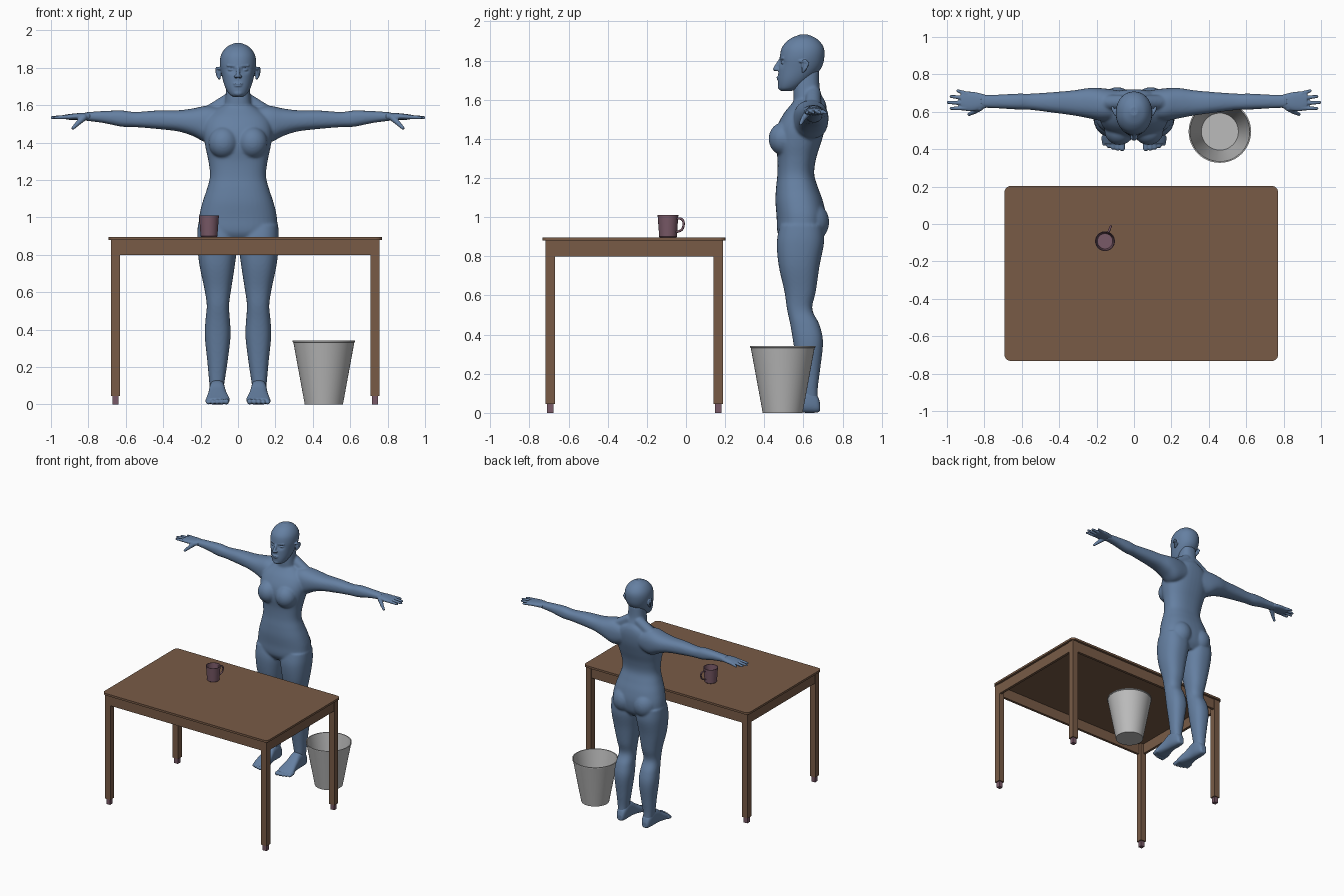
import bpy, bmesh, math
from mathutils import Vector, Matrix

default = bpy.data.objects.get("Cube")
if default:
    bpy.data.objects.remove(default, do_unlink=True)


def material(name, color):
    m = bpy.data.materials.new(name)
    m.use_nodes = True
    m.diffuse_color = (*color, 1)
    m.node_tree.nodes["Principled BSDF"].inputs["Base Color"].default_value = (*color, 1)
    return m


BLUE = material("slate blue", (.13, .215, .36))
BROWN = material("wood brown", (.19, .105, .062))
PLUM = material("dusty plum", (.19, .1, .135))
GREY = material("light grey", (.5, .5, .5))


def make_object(name, bm, mat):
    bmesh.ops.recalc_face_normals(bm, faces=bm.faces)
    mesh = bpy.data.meshes.new(name)
    bm.to_mesh(mesh)
    bm.free()
    mesh.materials.append(mat)
    obj = bpy.data.objects.new(name, mesh)
    bpy.context.collection.objects.link(obj)
    return obj


def smooth_by_angle(obj):
    bpy.ops.object.select_all(action="DESELECT")
    obj.select_set(True)
    bpy.context.view_layer.objects.active = obj
    bpy.ops.object.shade_smooth_by_angle(angle=math.radians(40))


def spline(rows, steps=5):
    """Smoothly interpolate between cross-section rows."""
    out = []
    for i in range(len(rows) - 1):
        a, b, c, d = (rows[max(0, min(len(rows) - 1, i + k))] for k in (-1, 0, 1, 2))
        for s in range(steps):
            t = s / steps
            out.append([q + .5 * t * (r - p + t * (2 * p - 5 * q + 4 * r - w + t * (3 * (q - r) + w - p)))
                        for p, q, r, w in zip(a, b, c, d)])
    return out + [rows[-1]]


def loft(bm, axis, rows, side=1, n=40, power=.85):
    """Closed loft; each row is (position, low and high of the two other axes)."""
    others = [k for k in range(3) if k != axis]
    rings = []
    for t, a0, a1, b0, b1 in spline(rows):
        ring = []
        for i in range(n):
            ang = math.tau * i / n
            c, s = math.cos(ang), math.sin(ang)
            co = Vector((0, 0, 0))
            co[axis] = t
            co[others[0]] = (a0 + a1) / 2 + (a1 - a0) / 2 * math.copysign(abs(c) ** power, c)
            co[others[1]] = (b0 + b1) / 2 + (b1 - b0) / 2 * math.copysign(abs(s) ** power, s)
            co.x *= side
            ring.append(bm.verts.new(co))
        rings.append(ring)
    for lo, hi in zip(rings, rings[1:]):
        for i in range(n):
            bm.faces.new((lo[i], lo[i - 1], hi[i - 1], hi[i]))
    bm.faces.new(rings[0])
    bm.faces.new(rings[-1][::-1])
    return [v for ring in rings for v in ring]


def ball(bm, center, radii):
    bmesh.ops.create_uvsphere(bm, u_segments=24, v_segments=16, radius=1,
                              matrix=Matrix.Translation(center) @ Matrix.Diagonal((*radii, 1)))


def capsule(bm, p, q, r0, r1):
    p, q = Vector(p), Vector(q)
    turn = (q - p).to_track_quat("Z", "Y").to_matrix().to_4x4()
    bmesh.ops.create_cone(bm, cap_ends=True, segments=16, radius1=r0, radius2=r1, depth=(q - p).length,
                          matrix=Matrix.Translation((p + q) / 2) @ turn)
    ball(bm, p, (r0,) * 3)
    ball(bm, q, (r1,) * 3)


def fuse(obj, voxel, rounds):
    """Merge overlapping volumes into one smooth skin."""
    remesh = obj.modifiers.new("merge", "REMESH")
    remesh.mode = "VOXEL"
    remesh.voxel_size = voxel
    remesh.use_smooth_shade = True
    relax = obj.modifiers.new("relax", "SMOOTH")
    relax.factor = .5
    relax.iterations = rounds


# Body: torso, neck, bust, seat, arms and legs
bm = bmesh.new()
torso = [(.87, .14, .5, .67), (.92, .205, .468, .705), (1, .208, .463, .715), (1.08, .19, .457, .7),
         (1.15, .167, .46, .675), (1.22, .15, .467, .655), (1.3, .158, .467, .665), (1.38, .175, .457, .69),
         (1.46, .185, .465, .712), (1.53, .17, .5, .72), (1.58, .115, .54, .715), (1.61, .06, .56, .7)]
neck = [(1.54, .085, .55, .71), (1.6, .073, .55, .7), (1.66, .065, .55, .683), (1.75, .06, .56, .68)]
for rows in (torso, neck):
    loft(bm, 2, [(z, -w, w, front, back) for z, w, front, back in rows])
arm = [(.06, .56, .71, 1.43, 1.58), (.16, .55, .725, 1.4, 1.597), (.24, .565, .727, 1.435, 1.583),
       (.32, .58, .715, 1.46, 1.573), (.43, .595, .705, 1.473, 1.572), (.55, .61, .697, 1.483, 1.564),
       (.62, .612, .697, 1.485, 1.572), (.72, .618, .692, 1.505, 1.569), (.82, .622, .69, 1.518, 1.562)]
leg = [(.05, .08, .145, .585, .675), (.12, .072, .154, .58, .673), (.22, .057, .163, .568, .685),
       (.36, .04, .177, .548, .7), (.45, .043, .174, .533, .682), (.53, .048, .167, .516, .645),
       (.62, .036, .18, .503, .663), (.75, .016, .207, .474, .682), (.87, .002, .218, .464, .705),
       (.96, .01, .215, .48, .7)]
for s in (1, -1):
    loft(bm, 0, arm, s)
    loft(bm, 2, leg, s)
    ball(bm, (s * .078, .5, 1.4), (.08, .078, .085))
    ball(bm, (s * .09, .63, .975), (.095, .102, .105))
    capsule(bm, (s * .04, .65, 1.63), (s * .16, .65, 1.555), .04, .04)
fuse(make_object("body", bm, BLUE), .007, 8)

# Head with face and ears
bm = bmesh.new()
skull = [(1.645, .025, .485, .54), (1.66, .048, .474, .58), (1.7, .07, .47, .635), (1.76, .087, .473, .69),
         (1.82, .097, .479, .707), (1.87, .09, .492, .702), (1.91, .062, .53, .67), (1.932, .02, .58, .625)]
for v in loft(bm, 2, [(z, -w, w, front, back) for z, w, front, back in skull], n=64, power=.95):
    if v.co.y < .57:
        dent = ((abs(v.co.x) - .038) / .02) ** 2 + ((v.co.z - 1.79) / .016) ** 2
        v.co.y += .014 * math.exp(-dent)
capsule(bm, (0, .482, 1.802), (0, .455, 1.757), .009, .011)
ball(bm, (0, .473, 1.715), (.026, .011, .006))
ball(bm, (0, .474, 1.704), (.022, .011, .006))
ball(bm, (0, .483, 1.665), (.025, .014, .016))
for s in (1, -1):
    ball(bm, (s * .011, .463, 1.754), (.01, .012, .008))
    ball(bm, (s * .037, .497, 1.79), (.017, .012, .009))
    capsule(bm, (s * .02, .484, 1.81), (s * .055, .496, 1.812), .006, .005)
    # Ear rim and lobe
    rim = [(.113, .61, 1.8), (.115, .623, 1.785), (.11, .612, 1.76), (.1, .597, 1.743), (.1, .585, 1.795)]
    rim = [(s * x, y, z) for x, y, z in rim]
    for p, q in zip(rim, rim[1:4] + [rim[0]]):
        capsule(bm, p, q, .007, .007)
    capsule(bm, rim[0], rim[4], .007, .007)
    ball(bm, (s * .098, .605, 1.775), (.009, .016, .03))
fuse(make_object("head", bm, BLUE), .004, 3)

# Hands and feet
palm = [(.79, .621, .69, 1.519, 1.561), (.85, .605, .705, 1.522, 1.558), (.9, .605, .708, 1.522, 1.553),
        (.925, .62, .7, 1.526, 1.55)]
fingers = [(.62, .978, .618), (.646, .993, .65), (.672, .978, .682), (.696, .942, .712)]
foot = [(.685, .09, .13, .01, .05), (.67, .078, .143, .002, .09), (.63, .07, .152, 0, .13),
        (.57, .068, .155, .002, .125), (.52, .06, .16, .002, .09), (.46, .045, .17, 0, .052),
        (.43, .052, .163, .004, .034)]
for s, label in ((1, "left"), (-1, "right")):
    bm = bmesh.new()
    loft(bm, 0, palm, s)
    for base, tip_x, tip_y in fingers:
        capsule(bm, (s * .895, base, 1.538), (s * tip_x, tip_y, 1.534), .013, .0085)
    capsule(bm, (s * .825, .622, 1.535), (s * .855, .6, 1.505), .019, .013)
    capsule(bm, (s * .855, .6, 1.505), (s * .882, .586, 1.478), .013, .009)
    fuse(make_object(label + "_hand", bm, BLUE), .004, 3)
    bm = bmesh.new()
    loft(bm, 1, foot, s, power=.75)
    for i in range(5):
        x, r = .063 + .024 * i, .0155 - .001 * i
        capsule(bm, (s * x, .46, .02), (s * x, .405 + .003 * i * i / 2, r), .016, r)
    fuse(make_object(label + "_foot", bm, BLUE), .004, 3)


# Table
def box(name, lo, hi, mat):
    lo, hi = Vector(lo), Vector(hi)
    bm = bmesh.new()
    bmesh.ops.create_cube(bm, size=1, matrix=Matrix.Translation((lo + hi) / 2) @ Matrix.Diagonal((*(hi - lo), 1)))
    return make_object(name, bm, mat)


X0, X1, Y0, Y1 = -.692, .77, -.732, .203
top = box("table_top", (X0, Y0, .88), (X1, Y1, .896), BROWN)
bm = bmesh.new()
bm.from_mesh(top.data)
upright = [e for e in bm.edges if abs(e.verts[0].co.z - e.verts[1].co.z) > .01]
bmesh.ops.bevel(bm, geom=upright, offset=.032, segments=6, affect="EDGES", profile=.5)
bm.to_mesh(top.data)
bm.free()

IN, LEG = .014, .048
for x, sx in ((X0 + IN, 1), (X1 - IN, -1)):
    for y, sy in ((Y0 + IN, 1), (Y1 - IN, -1)):
        cx, cy = x + sx * LEG / 2, y + sy * LEG / 2
        for name, w, z0, z1, mat in (("table_leg", LEG / 2, .045, .88, BROWN), ("leg_foot", .016, 0, .046, PLUM)):
            box(name, (cx - w, cy - w, z0), (cx + w, cy + w, z1), mat)
    a, b = sorted((x + sx * .004, x + sx * .024))
    box("side_apron", (a, Y0 + IN + LEG, .798), (b, Y1 - IN - LEG, .88), BROWN)
for y, sy in ((Y0 + IN, 1), (Y1 - IN, -1)):
    a, b = sorted((y + sy * .004, y + sy * .024))
    box("long_apron", (X0 + IN + LEG, a, .798), (X1 - IN - LEG, b, .88), BROWN)


# Turned vessels
def lathe(name, profile, center, mat):
    bm = bmesh.new()
    verts = [bm.verts.new((r, 0, z)) for r, z in profile]
    edges = [bm.edges.new(pair) for pair in zip(verts, verts[1:])]
    bmesh.ops.spin(bm, geom=verts + edges, axis=(0, 0, 1), cent=(0, 0, 0), angle=math.tau, steps=48)
    bmesh.ops.remove_doubles(bm, verts=bm.verts, dist=.0001)
    bmesh.ops.translate(bm, verts=bm.verts, vec=center)
    smooth_by_angle(make_object(name, bm, mat))


lathe("waste_bin", [(0, 0), (.102, 0), (.163, .332), (.167, .334), (.167, .341), (.16, .341), (.099, .008), (0, .008)],
      (.459, .494, 0), GREY)
MUG = Vector((-.155, -.092, .896))
lathe("mug", [(0, 0), (.041, 0), (.045, .004), (.053, .115), (.049, .115), (.041, .008), (0, .008)], MUG, PLUM)

# Mug handle
curve = bpy.data.curves.new("mug_handle", "CURVE")
curve.dimensions = "3D"
curve.bevel_depth = .006
curve.bevel_resolution = 3
path = curve.splines.new("NURBS")
points = [(.045, .095), (.07, .1), (.088, .088), (.086, .05), (.072, .032), (.043, .028)]
path.points.add(len(points) - 1)
for p, (r, z) in zip(path.points, points):
    p.co = (*(MUG + Vector((r * .36, r * .93, z))), 1)
path.use_endpoint_u = True
curve.materials.append(PLUM)
bpy.context.collection.objects.link(bpy.data.objects.new("mug_handle", curve))
